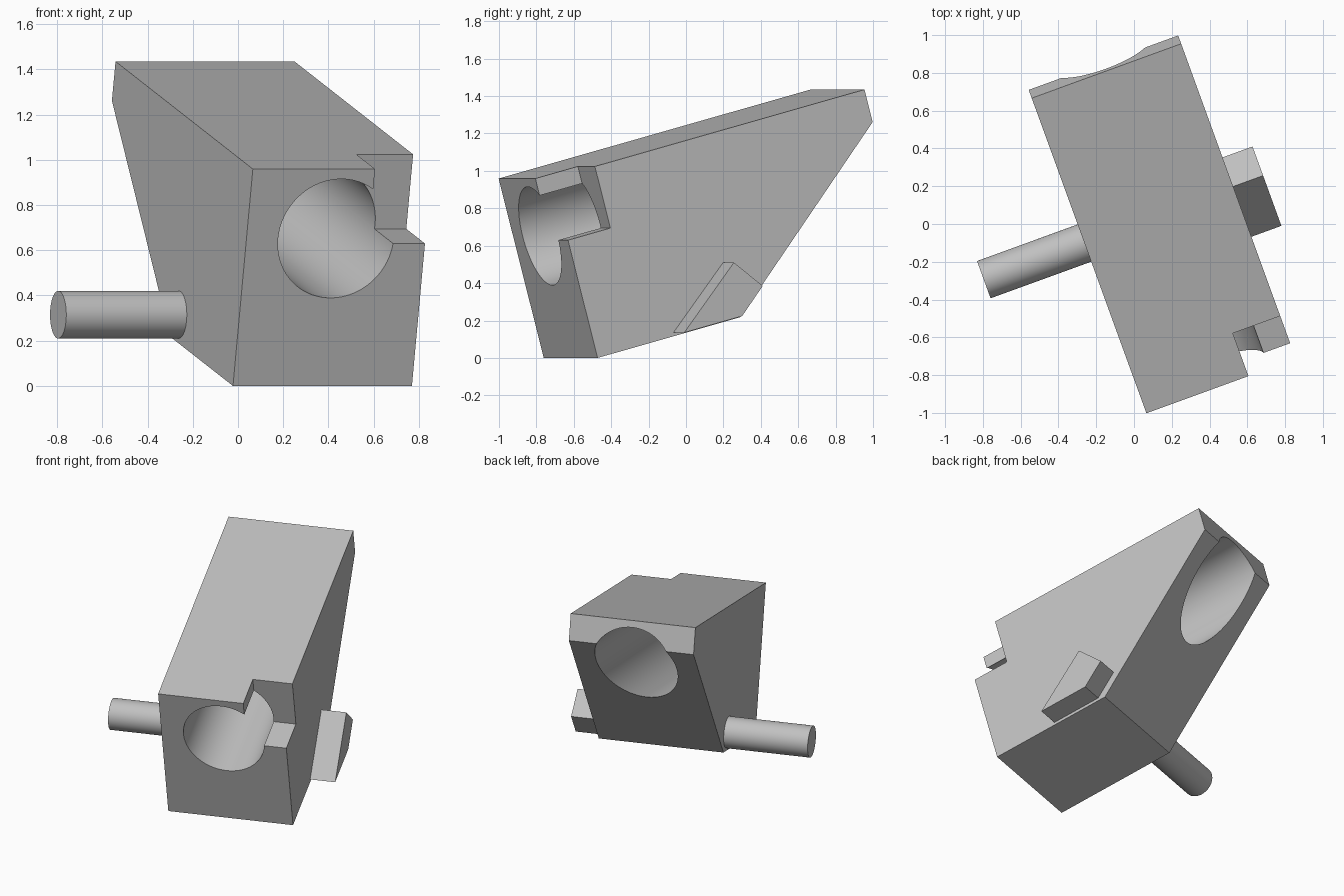
import bpy
import bmesh
from math import radians
from mathutils import Matrix, Vector

if "Cube" in bpy.data.objects:
    bpy.data.objects.remove(bpy.data.objects["Cube"])

grey = bpy.data.materials.new("plain grey")
grey.use_nodes = True
colour = (0.53, 0.53, 0.53, 1)
grey.diffuse_color = colour
grey.node_tree.nodes["Principled BSDF"].inputs["Base Color"].default_value = colour

# Block frame: x = width, y = front to back, z = height, turned and pitched
TURN = Matrix.Rotation(radians(20), 4, 'Z')
PITCH = Matrix.Rotation(radians(15), 4, 'X')
FRAME = TURN @ Matrix.Translation((0, -0.707, 0)) @ PITCH
LEFT, RIGHT = -0.281, 0.561


def finish(name, bm):
    bmesh.ops.recalc_face_normals(bm, faces=bm.faces)
    mesh = bpy.data.meshes.new(name)
    bm.to_mesh(mesh)
    bm.free()
    mesh.materials.append(grey)
    obj = bpy.data.objects.new(name, mesh)
    bpy.context.collection.objects.link(obj)
    return obj


def prism(name, profile, x0, x1, frame):
    """Extrude a side profile of (depth, height) points from x0 to x1."""
    bm = bmesh.new()
    face = bm.faces.new([bm.verts.new((x0, y, z)) for y, z in profile])
    new = bmesh.ops.extrude_face_region(bm, geom=[face])["geom"]
    verts = [v for v in new if isinstance(v, bmesh.types.BMVert)]
    bmesh.ops.translate(bm, vec=(x1 - x0, 0, 0), verts=verts)
    bm.transform(frame)
    return finish(name, bm)


def cylinder(name, radius, start, end, frame):
    start, end = Vector(start), Vector(end)
    axis = end - start
    bm = bmesh.new()
    bmesh.ops.create_cone(bm, cap_ends=True, segments=96, radius1=radius,
                          radius2=radius, depth=axis.length)
    spin = axis.to_track_quat('Z', 'Y').to_matrix().to_4x4()
    bm.transform(frame @ Matrix.Translation((start + end) / 2) @ spin)
    return finish(name, bm)


def activate(obj):
    bpy.ops.object.select_all(action='DESELECT')
    obj.select_set(True)
    bpy.context.view_layer.objects.active = obj


def cut(obj, cutter):
    mod = obj.modifiers.new("cut", 'BOOLEAN')
    mod.operation = 'DIFFERENCE'
    mod.solver = 'EXACT'
    mod.object = cutter
    activate(obj)
    bpy.ops.object.modifier_apply(modifier=mod.name)
    bpy.data.objects.remove(cutter)


# Wedge body with a bore along its length
body = prism("body", [(0, 0), (0.84, 0), (1.838, 0.813), (1.838, 0.993), (0, 0.993)],
             LEFT, RIGHT, FRAME)
cut(body, cylinder("bore_cutter", 0.272, (0.14, -0.2, 0.675), (0.14, 2.1, 0.675), FRAME))

# Corner notch opening into the bore
cut(body, prism("notch_cutter", [(-0.1, 0.652), (0.25, 0.652), (0.25, 1.2), (-0.1, 1.2)],
                0.294, 0.8, FRAME))

# Side rod
rod = cylinder("side_rod", 0.105, (-0.848, -0.005, 0.315), (LEFT + 0.02, -0.005, 0.315), TURN)

# Slanted side lug
lug = prism("side_lug", [(-0.276, 0.135), (0.054, 0.224), (0.171, 0.385), (0.007, 0.51)],
            RIGHT - 0.02, 0.73, TURN)

for part in (body, rod, lug):
    activate(part)
    bpy.ops.object.shade_smooth_by_angle(angle=radians(30))
